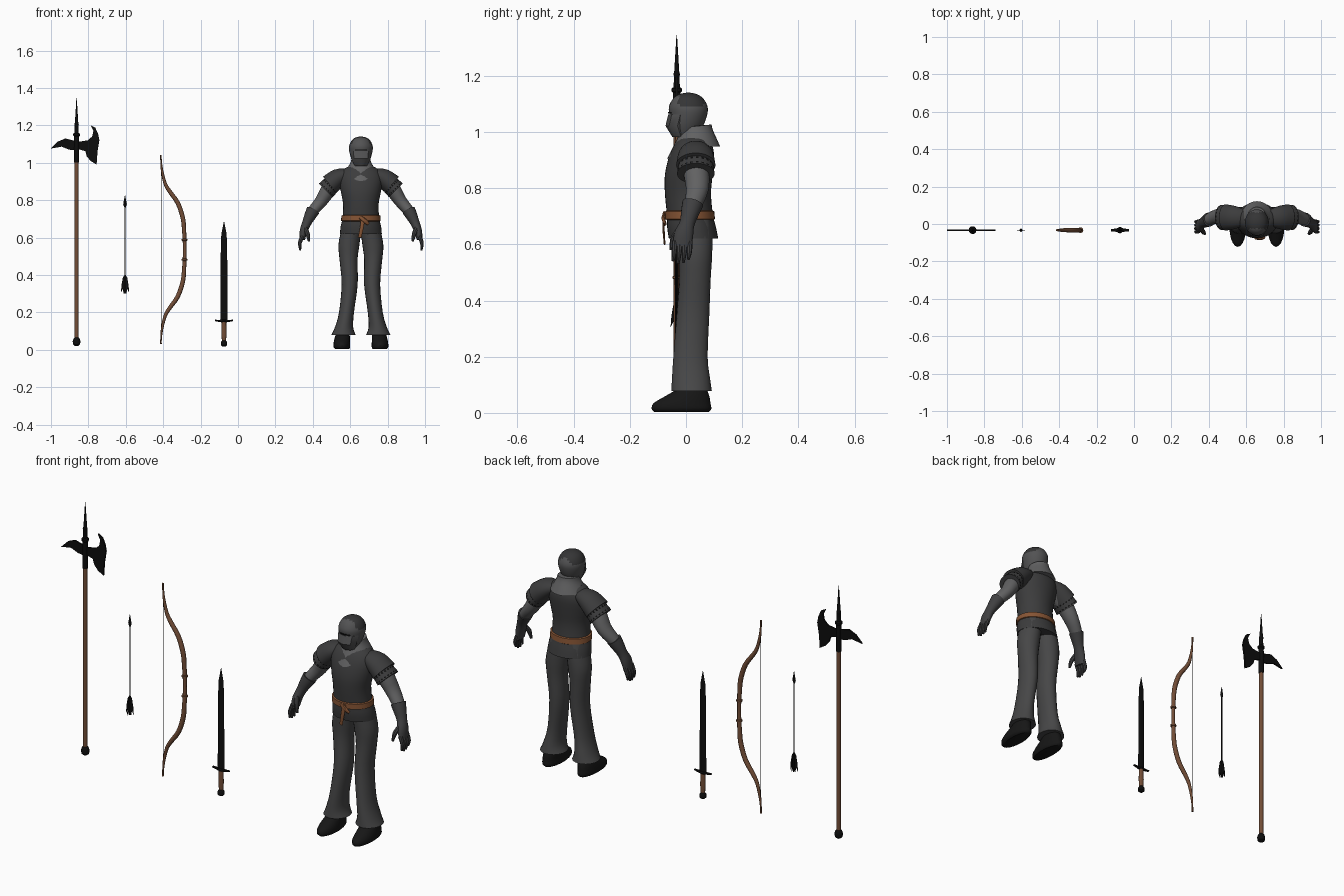
import bpy, bmesh, math
from mathutils import Vector

cube = bpy.data.objects.get("Cube")
if cube:
    bpy.data.objects.remove(cube)

BODY = .657        # centre line of the figure
DEPTH = -.033      # plane of the weapons
made = []


def material(name, r, g, b):
    mat = bpy.data.materials.new(name)
    mat.use_nodes = True
    mat.diffuse_color = (r, g, b, 1)
    shader = mat.node_tree.nodes["Principled BSDF"]
    shader.inputs["Base Color"].default_value = (r, g, b, 1)
    shader.inputs["Roughness"].default_value = .8
    return mat


cloth = material("dark cloth", .045, .045, .046)
trouser = material("trouser grey", .062, .062, .063)
mail = material("mail grey", .12, .12, .122)
steel = material("helmet steel", .085, .085, .087)
shade = material("dark patch", .035, .035, .036)
glove_skin = material("glove leather", .05, .05, .052)
black = material("black iron", .004, .004, .004)
boot_skin = material("boot black", .008, .008, .008)
leather = material("belt leather", .24, .09, .035)
wood = material("brown wood", .17, .075, .038)


def finish(name, bm, mat):
    bmesh.ops.recalc_face_normals(bm, faces=bm.faces)
    mesh = bpy.data.meshes.new(name)
    bm.to_mesh(mesh)
    bm.free()
    mesh.materials.append(mat)
    obj = bpy.data.objects.new(name, mesh)
    bpy.context.collection.objects.link(obj)
    made.append(obj)
    return obj


def spline(rings, steps):
    """Smoothly interpolate rings with a Catmull-Rom curve."""
    p = [rings[0]] + list(rings) + [rings[-1]]
    out = []
    for i in range(1, len(p) - 2):
        for k in range(steps):
            t = k / steps
            out.append([b + .5 * t * (c - a + t * (2*a - 5*b + 4*c - d + t * (3*(b - c) + d - a)))
                        for a, b, c, d in zip(p[i-1], p[i], p[i+1], p[i+2])])
    return out + [list(rings[-1])]


def loft(name, rings, mat, at=BODY, side=1, n=20, steps=3, tilt=False):
    """Skin elliptical rings (x, y, z, rx, ry); tilt squares them to the path."""
    rings = spline(rings, steps)
    centres = [Vector(r[:3]) for r in rings]
    bm = bmesh.new()
    loops = []
    for i, (c, ring) in enumerate(zip(centres, rings)):
        u, v = Vector((1, 0, 0)), Vector((0, 1, 0))
        if tilt:
            t = (centres[min(i + 1, len(rings) - 1)] - centres[max(i - 1, 0)]).normalized()
            v = (v - t * v.dot(t)).normalized()
            u = v.cross(t)
        loop = []
        for k in range(n):
            a = math.tau * k / n
            p = c + u * max(ring[3], .0005) * math.cos(a) + v * max(ring[4], .0005) * math.sin(a)
            loop.append(bm.verts.new((at + side * p.x, p.y, p.z)))
        loops.append(loop)
    for low, high in zip(loops, loops[1:]):
        for k in range(n):
            j = (k + 1) % n
            bm.faces.new((low[k], low[j], high[j], high[k]))
    bm.faces.new(loops[0])
    bm.faces.new(loops[-1])
    return finish(name, bm, mat)


def turned(name, profile, mat, at, n=12, flat=1):
    """Straight upright weapon part from (z, radius) pairs."""
    return loft(name, [(0, DEPTH, z, r, r * flat) for z, r in profile], mat, at, n=n, steps=1)


def plate(name, outline, thick, mat, at, across=False):
    """Extruded flat outline, facing front or turned across."""
    bm = bmesh.new()
    half = thick / 2
    layers = []
    for d in (-half, half):
        layers.append([bm.verts.new((at + d, DEPTH + x, z) if across else (at + x, DEPTH + d, z))
                       for x, z in outline])
    front, back = layers
    bm.faces.new(front)
    bm.faces.new(back)
    for k in range(len(front)):
        j = (k + 1) % len(front)
        bm.faces.new((front[k], front[j], back[j], back[k]))
    return finish(name, bm, mat)


# Torso, belt and its hanging ends
loft("tunic", [(0, .027, .62, .112, .088), (0, .02, .66, .108, .087), (0, .014, .705, .098, .082),
               (0, .007, .78, .095, .082), (0, .01, .85, .108, .085), (0, .021, .92, .116, .079),
               (0, .027, .965, .093, .062), (0, .03, .985, .05, .045)], cloth, n=32)
loft("belt", [(0, .015, .687, .1, .084), (0, .014, .69, .106, .089),
              (0, .013, .717, .104, .088), (0, .013, .72, .097, .083)], leather, n=32, steps=1)
loft("belt_tail", [(.012, -.076, .71, .011, .005), (.006, -.08, .66, .01, .004),
                   (-.006, -.076, .6, .009, .003)], leather, n=8, tilt=True)
loft("belt_knot", [(-.005, -.077, .71, .011, .006), (.02, -.08, .69, .012, .007),
                   (.04, -.073, .672, .008, .004)], leather, n=8, tilt=True)

# Collar pulled down into points at the front and back
collar = loft("collar", [(0, .03, .948, .088, .08), (0, .032, .97, .074, .068),
                         (0, .033, 1, .056, .054), (0, .035, 1.02, .05, .048)], mail, n=24)
for v in collar.data.vertices:
    reach = (v.co.y - .03) / .08
    low = max(0, (1 - v.co.z) / .05)
    if reach < 0:
        v.co.z -= .045 * low * abs(reach) ** 3
        v.co.y -= .018 * low * abs(reach) ** 3
    else:
        v.co.z += .01 * reach * (1 - low)
        v.co.y += .012 * reach

# Helmet with a dark patch on the crown, pointed visor and eye slit
helmet = loft("helmet", [(0, -.005, .985, .034, .036), (0, 0, 1.02, .051, .06), (0, .008, 1.06, .062, .067),
                         (0, .008, 1.09, .063, .069), (0, .008, 1.12, .049, .053),
                         (0, .008, 1.135, .028, .03), (0, .008, 1.14, .006, .006)], steel, n=28)
helmet.data.materials.append(shade)
for f in helmet.data.polygons:
    if f.center.z > 1.09 and -.025 < f.center.y < .062:
        f.material_index = 1
loft("visor", [(0, -.018, .983, .033, .031), (0, -.03, 1.022, .052, .043),
               (0, -.02, 1.063, .057, .043)], steel, n=8, steps=1)
loft("eye_slit", [(0, -.002, 1.066, .05, .0625), (0, -.002, 1.072, .05, .0625)], black, n=28, steps=1)

# Paired limbs
for side, label in ((1, "left"), (-1, "right")):
    def limb(name, rings, mat, **options):
        return loft(label + "_" + name, rings, mat, side=side, **options)

    limb("trouser_leg", [(.045, .025, .7, .045, .06), (.052, .03, .64, .053, .063), (.064, .033, .56, .056, .06),
                         (.066, .032, .48, .048, .056), (.06, .025, .35, .043, .058),
                         (.077, .016, .2, .04, .061), (.09, .018, .12, .049, .068),
                         (.093, .02, .078, .066, .072)], trouser)
    limb("boot", [(.1, -.016, .003, .036, .096), (.102, -.016, .014, .044, .106), (.102, -.014, .035, .044, .101),
                  (.1, .005, .06, .041, .078), (.097, .022, .085, .037, .052)], boot_skin)
    limb("mail_arm", [(.09, .03, .93, .042, .045), (.165, .036, .865, .042, .046), (.212, .04, .795, .034, .04),
                      (.262, .022, .735, .028, .031), (.288, .008, .685, .022, .025)], mail, tilt=True)

    # Layered shoulder plates, the lower one with dark stitching
    limb("shoulder_plate", [(.07, .033, .94, .03, .045), (.12, .035, .92, .049, .062),
                            (.166, .035, .883, .056, .07)], cloth, n=32, tilt=True)
    lower = limb("lower_plate", [(.135, .035, .905, .047, .058), (.188, .035, .852, .052, .067)],
                 cloth, n=40, steps=10, tilt=True)
    lower.data.materials.append(black)
    for i, f in enumerate(lower.data.polygons):
        if i // 40 in (5, 8) and i % 2:
            f.material_index = 1

    # Glove with cuff, palm, fingers and thumb
    limb("glove", [(.256, .024, .745, .036, .038), (.272, .015, .715, .031, .033), (.291, .004, .675, .024, .027),
                   (.306, -.008, .635, .021, .034), (.314, -.014, .59, .015, .033)], glove_skin, tilt=True)
    for i in range(4):
        y = -.04 + .018 * i
        drop = (.008, 0, .002, .014)[i]
        limb("finger_" + str(i + 1), [(.312, y, .61, .011, .01), (.326, y - .002, .572, .01, .009),
                                      (.324, y - .006, .532 + drop, .005, .005)], glove_skin, n=8, tilt=True)
    limb("thumb", [(.298, -.025, .65, .012, .012), (.285, -.045, .62, .012, .011),
                   (.277, -.052, .58, .006, .006)], glove_skin, n=8, tilt=True)

# Halberd
POLE = -.863
turned("halberd_shaft", [(.04, .011), (1.01, .011)], wood, POLE)
turned("halberd_butt", [(.02, .008), (.028, .018), (.045, .021), (.06, .016), (.066, .01)], black, POLE)
turned("halberd_spike", [(1, .013), (1.06, .014), (1.14, .013), (1.145, .018), (1.155, .018), (1.16, .011),
                         (1.2, .01), (1.205, .012), (1.215, .009), (1.345, .001)], black, POLE)
plate("axe_blade", [(0, 1.11), (.06, 1.12), (.083, 1.14), (.09, 1.17), (.075, 1.2), (.1, 1.187), (.115, 1.155),
                    (.122, 1.12), (.112, 1.06), (.107, .99), (.075, 1.01), (.054, 1.035), (.047, 1.062),
                    (0, 1.075)], .009, black, POLE)
plate("axe_fluke", [(0, 1.115), (-.03, 1.122), (-.06, 1.13), (-.1, 1.113), (-.137, 1.076), (-.08, 1.086),
                    (-.04, 1.07), (0, 1.065)], .009, black, POLE)

# Arrow with crossed vanes
ARROW = -.604
turned("arrow_shaft", [(.31, .003), (.78, .003)], black, ARROW, n=8)
turned("arrow_head", [(.762, .004), (.778, .01), (.825, .001)], black, ARROW, n=4)
half = [(.003, .4), (.012, .385), (.019, .345), (.022, .305), (.012, .325), (.007, .3)]
vane = half + [(-x, z) for x, z in reversed(half)]
plate("arrow_vane_wide", vane, .002, black, ARROW)
plate("arrow_vane_deep", vane, .002, black, ARROW, across=True)

# Bow: one limb mirrored about the grip
MIDDLE = .535
limb_path = [(-.285, 0, .009), (-.286, .05, .01), (-.288, .1, .011), (-.295, .17, .012), (-.322, .25, .012),
             (-.364, .31, .011), (-.39, .355, .009), (-.407, .43, .006), (-.412, .49, .004), (-.412, .505, .006)]
path = [(x, -d, r) for x, d, r in reversed(limb_path[1:])] + limb_path
loft("bow_limbs", [(x, DEPTH, MIDDLE + d, r, r) for x, d, r in path], wood, at=0, n=12, tilt=True)
for d, label in ((.053, "upper"), (-.053, "lower")):
    z = MIDDLE + d
    turned(label + "_grip_ring", [(z - .006, .011), (z - .004, .015), (z + .004, .015), (z + .006, .011)],
           wood, -.286)
turned("bow_string", [(MIDDLE - .44, .0013), (MIDDLE + .44, .0013)], black, -.411, n=6)

# Sword
SWORD = -.075
turned("sword_blade", [(.15, .02), (.55, .017), (.62, .014), (.685, .001)], black, SWORD, n=4, flat=.35)
loft("sword_guard", [(-.048, DEPTH, .157, .004, .006), (-.02, DEPTH, .154, .006, .009), (0, DEPTH, .154, .009, .014),
                     (.02, DEPTH, .154, .006, .009), (.048, DEPTH, .157, .004, .006)],
     black, at=SWORD, n=8, tilt=True)
turned("sword_grip", [(.045, .011), (.09, .014), (.15, .012)], wood, SWORD, flat=.8)
turned("sword_pommel", [(.018, .009), (.025, .017), (.04, .017), (.05, .01)], black, SWORD)

# Smooth shading with sharp edges kept
bpy.ops.object.select_all(action="DESELECT")
for obj in made:
    obj.select_set(True)
bpy.context.view_layer.objects.active = made[0]
bpy.ops.object.shade_smooth_by_angle(angle=math.radians(40))
